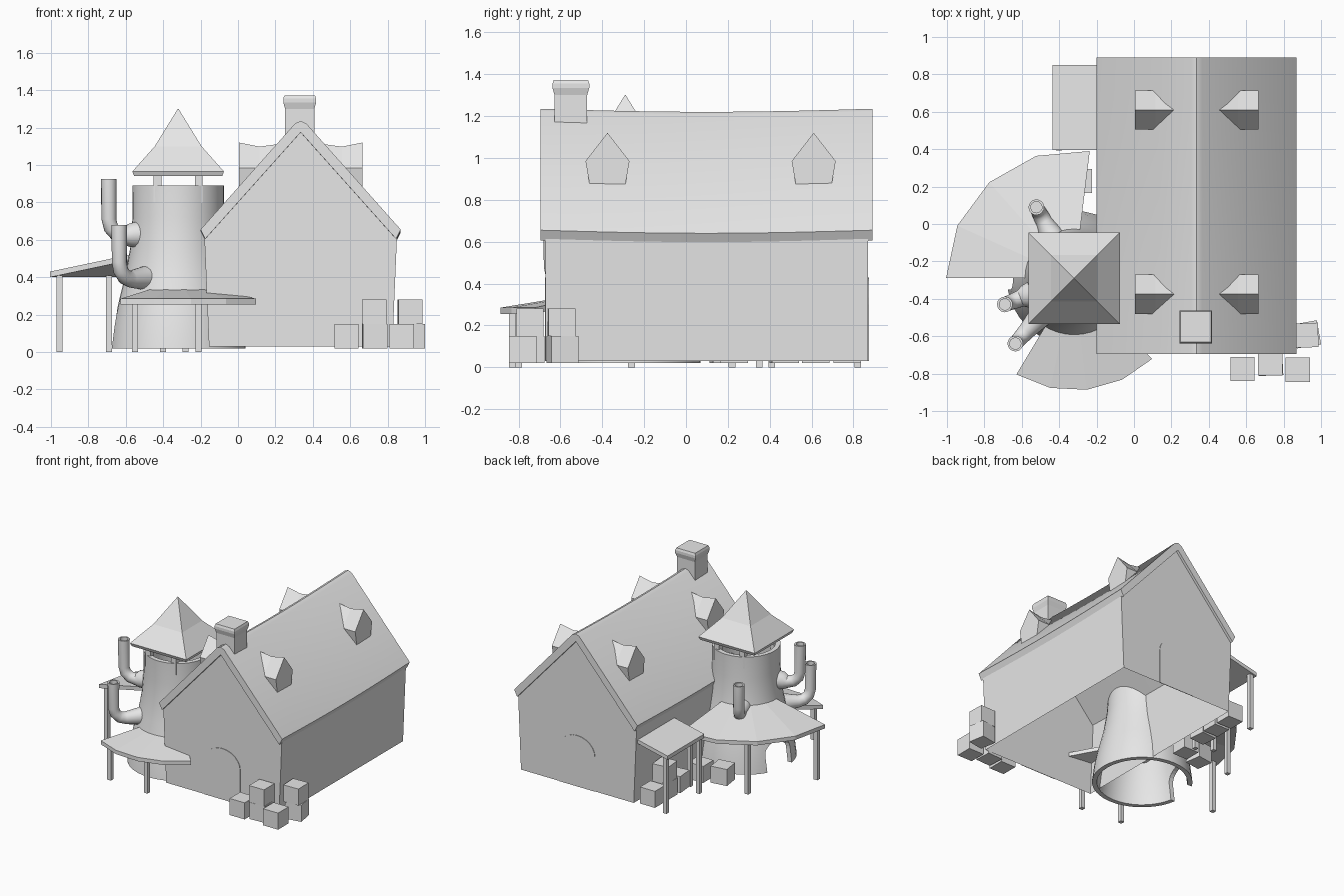
import bpy, bmesh
from math import sin, cos, pi, radians
from mathutils import Vector, Matrix

if "Cube" in bpy.data.objects:
    bpy.data.objects.remove(bpy.data.objects["Cube"], do_unlink=True)

grey = bpy.data.materials.new("plain_grey")
grey.use_nodes = True
grey.diffuse_color = (0.8, 0.8, 0.8, 1)
grey.node_tree.nodes["Principled BSDF"].inputs["Base Color"].default_value = (0.8, 0.8, 0.8, 1)

TX, TY = -0.32, -0.29   # tower axis
RIDGE = 0.335           # house centre line


def finish(name, bm, smooth=False):
    bmesh.ops.recalc_face_normals(bm, faces=bm.faces[:])
    mesh = bpy.data.meshes.new(name)
    bm.to_mesh(mesh)
    bm.free()
    ob = bpy.data.objects.new(name, mesh)
    bpy.context.collection.objects.link(ob)
    mesh.materials.append(grey)
    if smooth:
        bpy.ops.object.select_all(action='DESELECT')
        ob.select_set(True)
        bpy.context.view_layer.objects.active = ob
        bpy.ops.object.shade_smooth_by_angle(angle=radians(35))
    return ob


def loft(name, rings, caps=True, cyclic=False, smooth=False):
    """Skin a list of equal-length closed rings."""
    bm = bmesh.new()
    rows = [[bm.verts.new(p) for p in ring] for ring in rings]
    n = len(rows[0])
    pairs = list(zip(rows, rows[1:]))
    if cyclic:
        pairs.append((rows[-1], rows[0]))
    for a, b in pairs:
        for i in range(n):
            j = (i + 1) % n
            bm.faces.new((a[i], a[j], b[j], b[i]))
    if caps:
        bm.faces.new(rows[0])
        bm.faces.new(rows[-1])
    return finish(name, bm, smooth)


def box(name, x, y, z0, size, height, turn=0):
    bm = bmesh.new()
    m = (Matrix.Translation((x, y, z0 + height / 2)) @ Matrix.Rotation(radians(turn), 4, 'Z')
         @ Matrix.Diagonal((size, size, height, 1)))
    bmesh.ops.create_cube(bm, size=1, matrix=m)
    return finish(name, bm)


def square(x, y, z, h):
    return [(x - h, y - h, z), (x + h, y - h, z), (x + h, y + h, z), (x - h, y + h, z)]


def arch(half, spring, rise, bottom, steps=12):
    """Arched outline as (across, height) pairs."""
    top = [(half * cos(pi * i / steps), spring + rise * sin(pi * i / steps)) for i in range(steps + 1)]
    return [(half, bottom)] + top + [(-half, bottom)]


# House walls: leaning sides, open underneath
bm = bmesh.new()
gable = [(-0.49, 0.03), (-0.515, 0.62), (0, 1.2), (0.515, 0.62), (0.49, 0.03)]
front, back = [[bm.verts.new((RIDGE + u, y, z)) for u, z in gable] for y in (-0.67, 0.87)]
bm.faces.new(front)
bm.faces.new(back)
for i in range(4):
    bm.faces.new((front[i], front[i + 1], back[i + 1], back[i]))
finish("house_walls", bm)

# House roof: thick slab sagging a little in the middle
section = [(-0.535, 0.655), (-0.03, 1.222), (0, 1.235), (0.03, 1.222), (0.535, 0.655),
           (0.51, 0.605), (0, 1.175), (-0.51, 0.605)]
rings = []
for i in range(9):
    t = i / 8
    sag = 0.015 * sin(pi * t)
    rings.append([(RIDGE + u, -0.695 + 1.585 * t, z - sag) for u, z in section])
loft("house_roof", rings, smooth=True)

# Arched doors on both gables
for name, y in (("front_door", -0.672), ("back_door", 0.872)):
    loft(name, [[(RIDGE + u, y + d, z) for u, z in arch(0.155, 0.3, 0.13, 0.03)]
                for d in (-0.002, 0.002)])

# Dormers on both roof slopes
for side in (-1, 1):
    for y in (-0.375, 0.61):
        rings = []
        for out, peak, grow in ((0.33, 1.12, 0), (0.22, 1.098, 0), (0.06, 1.12, 0)):
            outline = [(-0.085, 0.87), (-0.105, 0.985), (0, peak), (0.105, 0.985), (0.085, 0.87)]
            rings.append([(RIDGE + side * out, y + v, z) for v, z in outline])
        loft("dormer", rings)

# Chimney with flared cap
levels = ((1.0, 0.078), (1.3, 0.078), (1.335, 0.088), (1.355, 0.088), (1.372, 0.082))
loft("chimney", [square(0.33, -0.55, z, h) for z, h in levels])

# Tower: hollow lathe flaring at the foot
outer = [(0.36, 0.02), (0.345, 0.14), (0.315, 0.28), (0.28, 0.42), (0.256, 0.56), (0.244, 0.72), (0.245, 0.89)]
profile = outer + [(r - 0.035, z) for r, z in reversed(outer)]
rings = []
for i in range(40):
    a = 2 * pi * i / 40
    rings.append([(TX + r * cos(a), TY + r * sin(a), z) for r, z in profile])
tower = loft("tower", rings, caps=False, cyclic=True, smooth=True)

# Arched doorway through the tower's outer side
cutter = loft("doorway_cutter", [[(x, TY + 0.06 + u, z) for u, z in arch(0.12, 0.14, 0.1, -0.05)]
                                 for x in (-0.9, -0.45)])
cutter.hide_render = True
cut = tower.modifiers.new("doorway", 'BOOLEAN')
cut.operation = 'DIFFERENCE'
cut.object = cutter
bpy.context.view_layer.objects.active = tower
bpy.ops.object.modifier_apply(modifier=cut.name)
bpy.data.objects.remove(cutter, do_unlink=True)

# Tower roof on four short posts
loft("tower_roof", [square(TX, TY, z, h) for z, h in
                    ((0.94, 0.235), (0.965, 0.245), (1.1, 0.125), (1.3, 0.002))])
for sx in (-1, 1):
    for sy in (-1, 1):
        box("tower_roof_post", TX + sx * 0.11, TY + sy * 0.19, 0.8, 0.042, 0.16)


def pipe(angle, reach, low, top):
    """Hollow elbow pipe growing out of the tower."""
    out = Vector((cos(radians(angle)), sin(radians(angle)), 0))
    side, up = Vector((-out.y, out.x, 0)), Vector((0, 0, 1))
    path = [(0.2, low, 0, 0.075), (0.28, low - 0.005, 0, 0.062), (reach - 0.09, low - 0.01, 0, 0.046),
            (reach - 0.045, low + 0.002, 30, 0.042), (reach - 0.012, low + 0.035, 60, 0.04),
            (reach, low + 0.08, 90, 0.04), (reach, top, 90, 0.042), (reach, top, 90, 0.03),
            (reach, top - 0.15, 90, 0.03)]
    rings = []
    for s, z, tilt, r in path:
        t = radians(tilt)
        centre = Vector((TX, TY, z)) + out * s
        across = up * cos(t) - out * sin(t)
        rings.append([centre + r * (side * cos(a) + across * sin(a))
                      for a in (2 * pi * i / 16 for i in range(16))])
    loft("tower_pipe", rings, smooth=True)


pipe(200.7, 0.396, 0.63, 0.925)
pipe(228, 0.47, 0.4, 0.68)
pipe(118, 0.43, 0.5, 0.76)


def canopy(name, start, end, steps, reach, low, high):
    """Sloping fan-shaped roof around the tower."""
    rings = []
    for i in range(steps + 1):
        a = radians(start + (end - start) * i / steps)
        rings.append([(TX + r * cos(a), TY + r * sin(a), z) for r, z in
                      ((0.26, high), (reach, low), (reach, low - 0.03), (0.26, high - 0.03))])
    loft(name, rings)


canopy("front_canopy", 239, 314, 4, 0.6, 0.285, 0.34)
canopy("side_canopy", 83, 180, 4, 0.685, 0.43, 0.52)

# Lean-to roof against the house
lean = [(-0.435, 0.465), (-0.17, 0.525), (-0.17, 0.495), (-0.435, 0.435)]
loft("lean_to_roof", [[(x, y, z) for x, z in lean] for y in (0.395, 0.85)])

# Posts under canopies and lean-to
for x, y, h in ((-0.955, -0.26, 0.41), (-0.69, 0.22, 0.41), (-0.28, 0.35, 0.41),
                (-0.21, -0.83, 0.27), (-0.55, -0.8, 0.27),
                (-0.4, 0.41, 0.45), (-0.4, 0.82, 0.45)):
    box("post", x, y, 0, 0.032, h)

# Crates, some stacked
for x, y, level, turn in ((0.58, -0.775, 0, 0), (0.73, -0.745, 0, 3), (0.728, -0.745, 1, 0),
                          (0.875, -0.78, 0, 0), (0.925, -0.59, 0, 10), (0.92, -0.595, 1, 2),
                          (-0.45, 0.185, 0, 8), (-0.29, 0.23, 0, 0), (-0.25, 0.47, 0, 5),
                          (-0.25, 0.62, 0, 0), (-0.25, 0.62, 1, 6), (-0.25, 0.77, 0, 0)):
    box("crate", x, y, 0.02 + 0.13 * level, 0.13, 0.13, turn)
